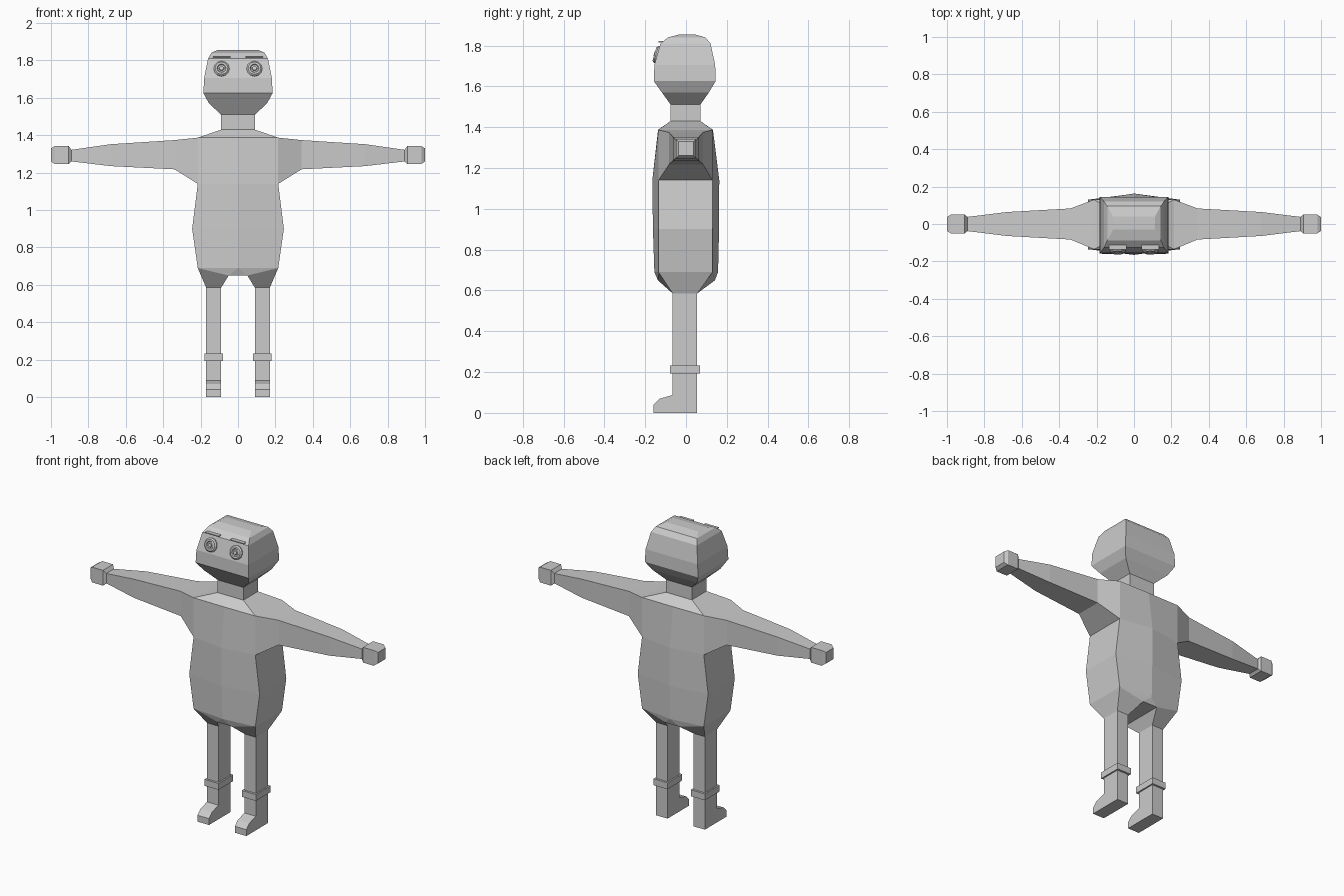
import bpy, bmesh, math
from mathutils import Matrix, Vector

if "Cube" in bpy.data.objects:
    bpy.data.objects.remove(bpy.data.objects["Cube"])

grey = bpy.data.materials.new("grey")
grey.diffuse_color = (0.6, 0.6, 0.6, 1)
grey.use_nodes = True
grey.node_tree.nodes["Principled BSDF"].inputs["Base Color"].default_value = grey.diffuse_color


def make(name, bm):
    """Weld, orient and link a mesh as a flat-shaded part."""
    bmesh.ops.remove_doubles(bm, verts=bm.verts, dist=0.0005)
    bmesh.ops.recalc_face_normals(bm, faces=bm.faces)
    me = bpy.data.meshes.new(name)
    bm.to_mesh(me)
    bm.free()
    me.materials.append(grey)
    ob = bpy.data.objects.new(name, me)
    bpy.context.collection.objects.link(ob)
    return ob


def loft(bm, rings, start=False, end=False, skip=lambda i, j: False):
    """Bridge equal-length rings of points, with optional end caps."""
    vs = [[bm.verts.new(p) for p in r] for r in rings]
    n = len(vs[0])
    for i in range(len(vs) - 1):
        for j in range(n):
            if not skip(i, j):
                k = (j + 1) % n
                bm.faces.new((vs[i][j], vs[i][k], vs[i + 1][k], vs[i + 1][j]))
    if start:
        bm.faces.new(vs[0])
    if end:
        bm.faces.new(vs[-1])


def rect_z(x, y0, y1, z):
    return [(-x, y0, z), (x, y0, z), (x, y1, z), (-x, y1, z)]


def rect_x(x, y0, y1, z0, z1):
    return [(x, y0, z0), (x, y1, z0), (x, y1, z1), (x, y0, z1)]


def six(x, y0, y1, m0, m1, z):
    """Rectangle with a bulging centre column at front and back."""
    return [(-x, y0, z), (0, m0, z), (x, y0, z), (x, y1, z), (0, m1, z), (-x, y1, z)]


# torso: rings from hips to neck base, open where the arms join
bm = bmesh.new()
loft(bm, [six(.215, -.135, .13, -.155, .157, .69),
          six(.245, -.135, .13, -.162, .162, .90),
          six(.215, -.135, .13, -.165, .163, 1.14),
          six(.215, -.135, .13, -.137, .132, 1.387),
          six(.09, -.075, .07, -.075, .07, 1.43)],
     skip=lambda i, j: i == 2 and j in (2, 5))
# hips: facets running down to the leg openings
hip = {}
for y, (ya, ym, yc, yl) in ((0, (-.135, -.155, -.138, -.065)), (1, (.13, .157, .142, .055))):
    for s in (-1, 1):
        for key, p in (("A", (s * .215, ya, .69)), ("M", (0, ym, .69)), ("C", (s * .05, yc, .65)),
                       ("O", (s * .17, yl, .585)), ("I", (s * .09, yl, .585))):
            hip[key, s, y] = bm.verts.new(p)
        bm.faces.new([hip[k, s, y] for k in "AMC"])
        bm.faces.new([hip[k, s, y] for k in "ACIO"])
    bm.faces.new((hip["M", 1, y], hip["C", -1, y], hip["C", 1, y]))
for s in (-1, 1):
    for a, b in ("AO", "CI"):
        bm.faces.new((hip[a, s, 0], hip[b, s, 0], hip[b, s, 1], hip[a, s, 1]))
bm.faces.new((hip["C", -1, 0], hip["C", 1, 0], hip["C", 1, 1], hip["C", -1, 1]))
make("torso", bm)

# neck
bm = bmesh.new()
loft(bm, [rect_z(.09, -.075, .07, 1.43), rect_z(.09, -.075, .07, 1.51)])
make("neck", bm)

# head
bm = bmesh.new()
loft(bm, [rect_z(.09, -.075, .07, 1.51), rect_z(.155, -.118, .112, 1.57),
          rect_z(.185, -.157, .145, 1.625), rect_z(.181, -.155, .143, 1.705),
          rect_z(.16, -.125, .12, 1.81), rect_z(.143, -.088, .095, 1.84),
          rect_z(.112, -.03, .04, 1.855)], end=True)
make("head", bm)

tilt = math.atan2(.03, .105)
for s, side in ((-1, "left"), (1, "right")):
    # arm, tapering out from the shoulder
    bm = bmesh.new()
    loft(bm, [rect_x(s * .215, -.135, .13, 1.14, 1.387),
              rect_x(s * .34, -.083, .083, 1.218, 1.374),
              rect_x(s * .68, -.064, .064, 1.235, 1.352),
              rect_x(s * .89, -.038, .038, 1.26, 1.322)])
    make(side + "_arm", bm)

    # hand: chamfered block
    bm = bmesh.new()
    loft(bm, [rect_x(s * .89, -.038, .038, 1.26, 1.322),
              rect_x(s * .905, -.05, .05, 1.246, 1.342),
              rect_x(s * .98, -.05, .05, 1.246, 1.342),
              rect_x(s * 1.0, -.037, .037, 1.26, 1.33)], end=True)
    make(side + "_hand", bm)

    # leg and foot: one side profile extruded across the width
    profile = [(-.065, .585), (-.065, .088), (-.13, .069), (-.16, .04),
               (-.16, 0), (.055, 0), (.055, .585)]
    bm = bmesh.new()
    loft(bm, [[(s * x, y, z) for y, z in profile] for x in (.09, .17)], True, True)
    make(side + "_leg", bm)

    # ankle band
    bm = bmesh.new()
    loft(bm, [[(s * .13 + x, y, z) for x, y, z in rect_z(.049, -.078, .068, h)]
              for z, h in ((0, .192), (0, .232))
              for z in (h,)], True, True)
    make(side + "_ankle_band", bm)

    # eye: stepped disc with a raised pupil, tilted to the face
    bm = bmesh.new()
    steps = [(.042, .012), (.042, -.006), (.034, -.014), (.024, -.014),
             (.02, -.008), (.013, -.008), (.011, -.016)]
    loft(bm, [[(r * math.cos(a * math.pi / 6), d, r * math.sin(a * math.pi / 6))
               for a in range(12)] for r, d in steps], True, True)
    bm.transform(Matrix.Translation(Vector((s * .088, -.141, 1.755)))
                 @ Matrix.Rotation(-tilt, 4, 'X'))
    make(side + "_eye", bm)

    # brow: thin strip above the eye
    bm = bmesh.new()
    loft(bm, [[(s * .087 + x, y, h) for x, y, z in rect_z(.047, -.135, -.1, h)]
              for h in (1.815, 1.821)], True, True)
    make(side + "_brow", bm)
